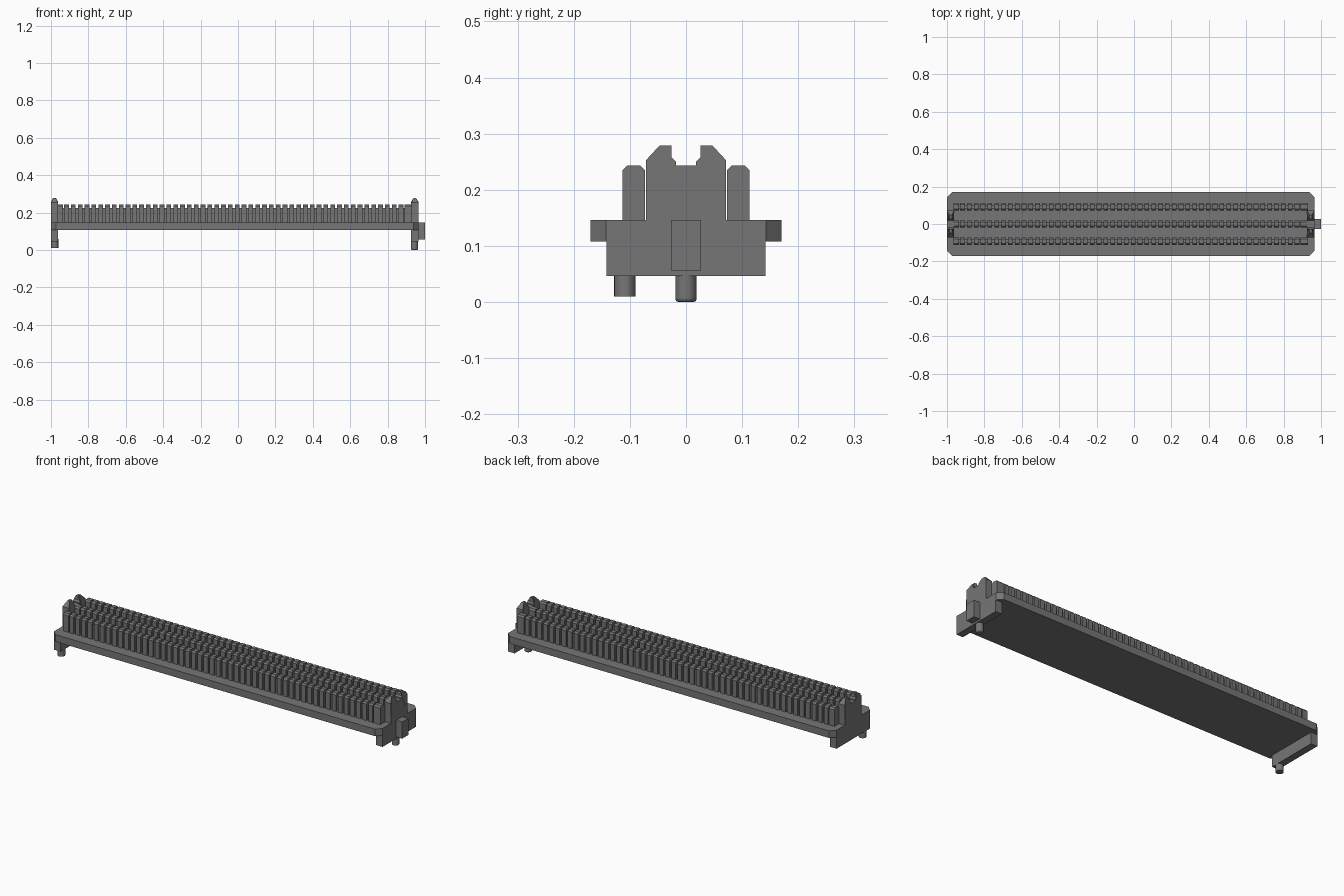
import bpy, bmesh, math
from mathutils import Vector

cube = bpy.data.objects.get("Cube")
if cube:
    bpy.data.objects.remove(cube, do_unlink=True)

# Single dark grey plastic
plastic = bpy.data.materials.new("dark grey plastic")
plastic.use_nodes = True
colour = (0.18, 0.18, 0.18, 1)
plastic.diffuse_color = colour
plastic.node_tree.nodes["Principled BSDF"].inputs["Base Color"].default_value = colour


def prism(bm, points, direction):
    """Extrude a closed outline along a direction."""
    face = bm.faces.new([bm.verts.new(p) for p in points])
    out = bmesh.ops.extrude_face_region(bm, geom=[face], use_keep_orig=True)
    verts = [g for g in out["geom"] if isinstance(g, bmesh.types.BMVert)]
    bmesh.ops.translate(bm, verts=verts, vec=Vector(direction))


def along_x(bm, profile, x0, x1):
    """Extrude a (y, z) profile between two x positions."""
    prism(bm, [(x0, y, z) for y, z in profile], (x1 - x0, 0, 0))


def finish(name, bm):
    bmesh.ops.recalc_face_normals(bm, faces=bm.faces[:])
    mesh = bpy.data.meshes.new(name)
    bm.to_mesh(mesh)
    bm.free()
    mesh.materials.append(plastic)
    obj = bpy.data.objects.new(name, mesh)
    bpy.context.collection.objects.link(obj)
    return obj


def rect(half, z0, z1, y=0):
    return [(y - half, z0), (y + half, z0), (y + half, z1), (y - half, z1)]


def rib_profile(y, half, z0, z1, c):
    return [(y - half, z0), (y + half, z0), (y + half, z1 - c),
            (y + half - c, z1), (y - half + c, z1), (y - half, z1 - c)]


# Base plate with clipped corners
LEFT, RIGHT, DECK, TOP = -1.0, 0.964, 0.146, 0.243
w, c = 0.17, 0.027
outline = [(LEFT + c, -w), (RIGHT - c, -w), (RIGHT, -w + c), (RIGHT, w - c),
           (RIGHT - c, w), (LEFT + c, w), (LEFT, w - c), (LEFT, -w + c)]
bm = bmesh.new()
prism(bm, [(x, y, 0.108) for x, y in outline], (0, 0, DECK - 0.108))
finish("base_plate", bm)

# End walls: foot block, tower and pair of tapered hooks
half = [(0.142, 0.046), (0.142, DECK), (0.071, DECK), (0.071, 0.253),
        (0.047, 0.279), (0.026, 0.279), (0.026, 0.258), (0.018, 0.25), (0.018, TOP)]
wall = half + [(-y, z) for y, z in reversed(half)]
for name, x0, x1 in (("right_end_wall", LEFT, -0.962), ("left_end_wall", 0.926, RIGHT)):
    bm = bmesh.new()
    along_x(bm, wall, x0, x1)
    mid = (x0 + x1) / 2
    for v in bm.verts:
        if v.co.z > 0.27:
            v.co.x = mid + (v.co.x - mid) * 0.35
    finish(name, bm)

# Polarising key on one end
bm = bmesh.new()
along_x(bm, rect(0.0265, 0.056, DECK), RIGHT - 0.005, 1.0)
finish("end_key", bm)

# Three contact rows: core wall, ribs and solid ends
COUNT, START, PITCH = 50, -0.917, 0.0365
for name, y in (("front_contact_row", -0.093), ("middle_contact_row", 0), ("back_contact_row", 0.093)):
    bm = bmesh.new()
    along_x(bm, rect(0.009, DECK - 0.01, 0.225, y), -0.94, 0.9)
    rib = rib_profile(y, 0.02, DECK - 0.01, TOP, 0.008)
    for i in range(COUNT):
        x = START + i * PITCH
        along_x(bm, rib, x - 0.0125, x + 0.0125)
    along_x(bm, rib, -0.966, -0.935)
    along_x(bm, rib, 0.89, 0.93)
    finish(name, bm)


# Locating pegs under the end walls
def peg(name, x, y, z, bevel):
    bpy.ops.mesh.primitive_cylinder_add(vertices=24, radius=0.019, depth=0.06 - z,
                                        location=(x, y, (0.06 + z) / 2))
    obj = bpy.context.object
    obj.name = name
    obj.data.materials.append(plastic)
    if bevel:
        mod = obj.modifiers.new("rounded_tip", "BEVEL")
        mod.width = bevel
        mod.segments = 3
    bpy.ops.object.shade_smooth_by_angle(angle=math.radians(35))


peg("left_peg", 0.943, 0, 0, 0.006)
peg("right_peg", -0.98, -0.109, 0.01, 0)
